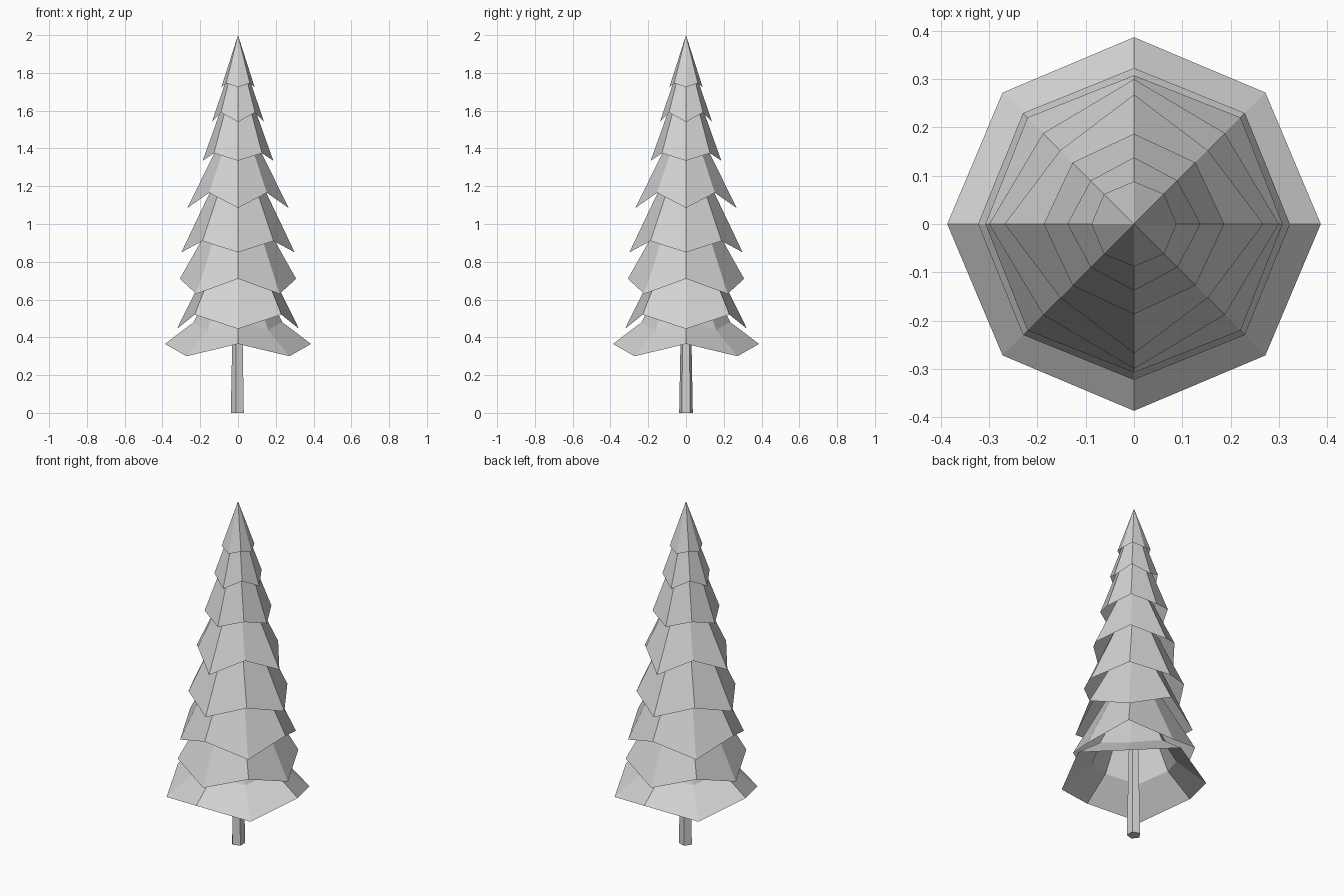
import bpy
import bmesh
from math import cos, sin, pi

cube = bpy.data.objects.get("Cube")
if cube:
    bpy.data.objects.remove(cube, do_unlink=True)

grey = bpy.data.materials.new("plain_grey")
grey.use_nodes = True
colour = (0.65, 0.65, 0.65, 1)
grey.diffuse_color = colour
grey.node_tree.nodes["Principled BSDF"].inputs["Base Color"].default_value = colour


def finish(name, bm):
    bmesh.ops.recalc_face_normals(bm, faces=bm.faces)
    mesh = bpy.data.meshes.new(name)
    bm.to_mesh(mesh)
    bm.free()
    mesh.materials.append(grey)
    obj = bpy.data.objects.new(name, mesh)
    bpy.context.collection.objects.link(obj)


def zigzag_ring(bm, point_r, point_z, between_r, between_z):
    """Eight vertices alternating between the axes and the diagonals."""
    ring = []
    for i in range(8):
        r, z = (between_r, between_z) if i % 2 else (point_r, point_z)
        a = i * pi / 4
        ring.append(bm.verts.new((r * cos(a), r * sin(a), z)))
    return ring


def branch_tier(name, rings, apex):
    """Open, hollow skirt of branches closed at its apex."""
    bm = bmesh.new()
    loops = [zigzag_ring(bm, *ring) for ring in rings]
    for low, high in zip(loops, loops[1:]):
        for i in range(8):
            j = (i + 1) % 8
            bm.faces.new((low[i], low[j], high[j], high[i]))
    tip = bm.verts.new((0, 0, apex))
    for i in range(8):
        bm.faces.new((loops[-1][i], loops[-1][(i + 1) % 8], tip))
    finish(name, bm)


# Branch tiers from bottom to top: rings (axis r, z, diagonal r, z) and apex
tiers = [
    ([(0.387, 0.365, 0.385, 0.30), (0.235, 0.48, 0.225, 0.44)], 0.95),
    ([(0.323, 0.445, 0.325, 0.52)], 1.10),
    ([(0.308, 0.71, 0.312, 0.63), (0.15, 0.99, 0.15, 0.99)], 1.25),
    ([(0.30, 0.85, 0.266, 0.91)], 1.48),
    ([(0.268, 1.085, 0.216, 1.165)], 1.63),
    ([(0.187, 1.335, 0.180, 1.375)], 1.86),
    ([(0.138, 1.54, 0.127, 1.59)], 1.95),
    ([(0.088, 1.725, 0.088, 1.745)], 2.0),
]
for number, (rings, apex) in enumerate(tiers, 1):
    branch_tier(f"branch_tier_{number}", rings, apex)

# Five-sided tapering trunk
bm = bmesh.new()
levels = [[bm.verts.new((r * cos(pi + i * 2 * pi / 5), r * sin(pi + i * 2 * pi / 5), z))
           for i in range(5)]
          for r, z in ((0.038, 0), (0.031, 0.36), (0.014, 1.2))]
for low, high in zip(levels, levels[1:]):
    for i in range(5):
        j = (i + 1) % 5
        bm.faces.new((low[i], low[j], high[j], high[i]))
bm.faces.new(levels[0])
bm.faces.new(levels[-1])
finish("trunk", bm)
